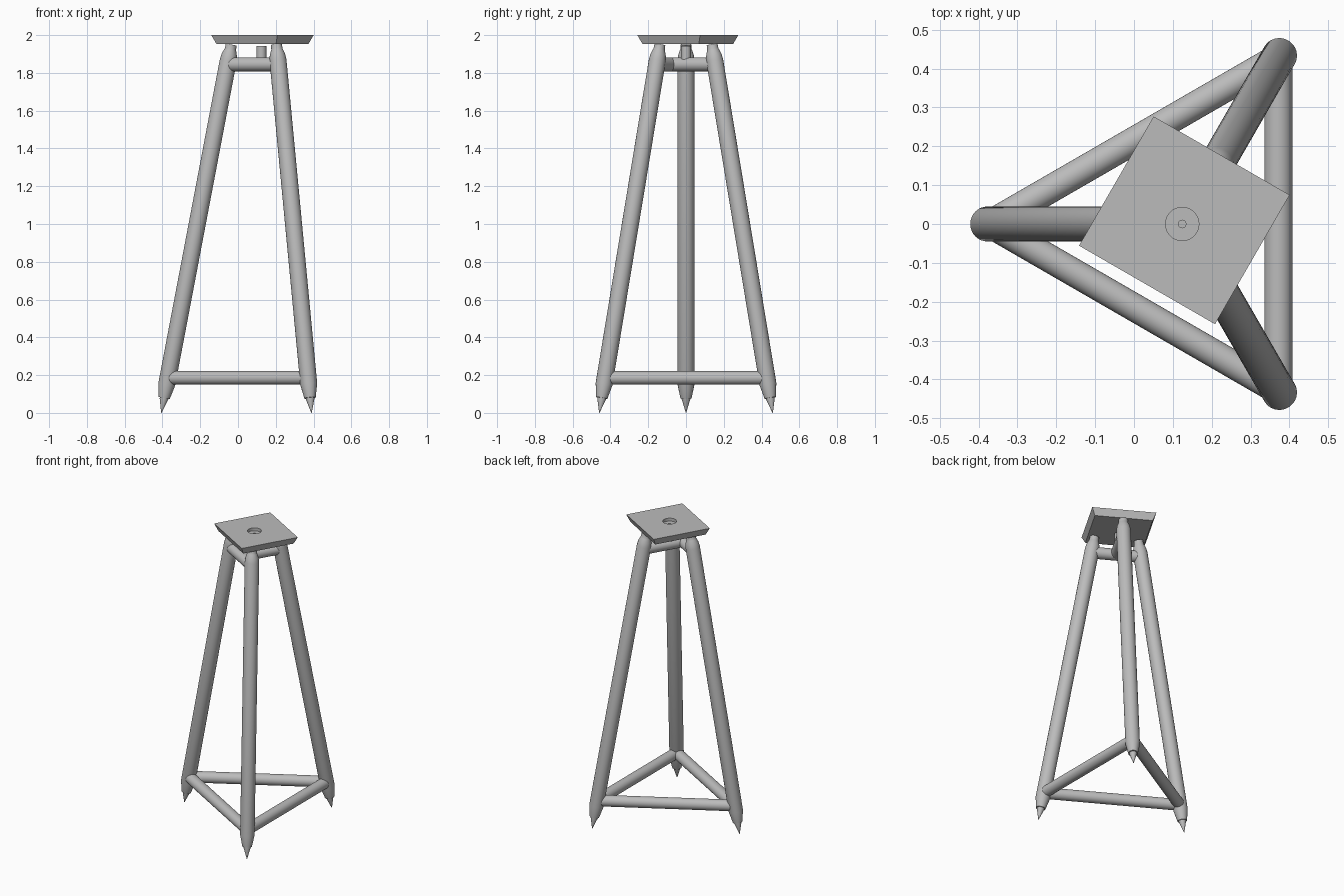
import bpy, bmesh
from math import sin, cos, pi, radians
from mathutils import Vector

cube = bpy.data.objects.get("Cube")
if cube:
    bpy.data.objects.remove(cube, do_unlink=True)

CENTRE = Vector((0.124, 0, 0))
UP = Vector((0, 0, 1))
LEGS = {"left": 180, "back": 60, "front": -60}

grey = bpy.data.materials.new("steel_grey")
grey.use_nodes = True
colour = (0.5, 0.5, 0.5, 1)
grey.diffuse_color = colour
grey.node_tree.nodes["Principled BSDF"].inputs["Base Color"].default_value = colour


def make_object(name, bm, smooth=True):
    bmesh.ops.recalc_face_normals(bm, faces=bm.faces)
    mesh = bpy.data.meshes.new(name)
    bm.to_mesh(mesh)
    bm.free()
    mesh.materials.append(grey)
    obj = bpy.data.objects.new(name, mesh)
    bpy.context.collection.objects.link(obj)
    bpy.ops.object.select_all(action='DESELECT')
    obj.select_set(True)
    bpy.context.view_layer.objects.active = obj
    if smooth:
        bpy.ops.object.shade_smooth_by_angle(angle=radians(30))
    return obj


def turned(name, start, end, profile, sides=32):
    """Revolve (radius, distance) pairs about the line from start to end."""
    turn = (end - start).to_track_quat('Z', 'Y')
    bm = bmesh.new()
    rings = []
    for r, d in profile:
        rings.append([bm.verts.new(start + turn @ Vector(
            (r * cos(2 * pi * i / sides), r * sin(2 * pi * i / sides), d)))
            for i in range(sides)])
    for a, b in zip(rings, rings[1:]):
        for i in range(sides):
            j = (i + 1) % sides
            bm.faces.new((a[i], a[j], b[j], b[i]))
    bm.faces.new(rings[0])
    bm.faces.new(rings[-1])
    return make_object(name, bm)


def bar(name, start, end, radius, sides=32):
    return turned(name, start, end, [(radius, 0), (radius, (end - start).length)], sides)


def on_leg(leg, z):
    """Point on a leg's axis at height z."""
    a = radians(LEGS[leg])
    r = 0.53 - 0.19 * z
    return CENTRE + Vector((r * cos(a), r * sin(a), z))


# Legs with tapered ends, and a spike under each
for leg in LEGS:
    foot, top = on_leg(leg, 0), on_leg(leg, 1.95)
    n = (top - foot).length
    turned(leg + "_leg", foot, top,
           [(0.030, 0.08), (0.045, 0.155), (0.045, n - 0.085), (0.041, n - 0.055),
            (0.032, n - 0.03), (0.030, n - 0.025), (0.029, n)])
    turned(leg + "_spike", foot, top, [(0.001, 0), (0.023, 0.075), (0.023, 0.09)])

# Lower triangle of braces
for a, b in (("left", "back"), ("back", "front"), ("front", "left")):
    bar(f"lower_brace_{a}_{b}", on_leg(a, 0.185), on_leg(b, 0.185), 0.036)

# Upper T-shaped frame and the post standing on it
left, front, back = (on_leg(k, 1.845) for k in ("left", "front", "back"))
bar("upper_cross_brace", left, front, 0.037)
bar("upper_stem_brace", back, (left + front) / 2, 0.037)
bar("centre_post", CENTRE + UP * 1.845, CENTRE + UP * 1.943, 0.026)

# Square top plate, narrower underneath
u = Vector((cos(radians(-30)), sin(radians(-30)), 0))
v = Vector((cos(radians(60)), sin(radians(60)), 0))
bm = bmesh.new()
bmesh.ops.create_cube(bm, size=2)
for vert in bm.verts:
    x, y, z = vert.co
    inset = 0 if z > 0 else 0.02
    vert.co = (CENTRE + u * x * (0.202 - inset) + v * (0.011 + y * (0.192 - inset))
               + UP * (2 if z > 0 else 1.953))
plate = make_object("top_plate", bm, smooth=False)

# Round recess with a small hole through its floor
for radius, bottom, sides in ((0.043, 1.98, 32), (0.01, 1.9, 8)):
    cutter = bar("recess_cutter", CENTRE + UP * bottom, CENTRE + UP * 2.05, radius, sides)
    cutter.hide_render = True
    bpy.context.view_layer.objects.active = plate
    cut = plate.modifiers.new("recess", 'BOOLEAN')
    cut.operation = 'DIFFERENCE'
    cut.solver = 'EXACT'
    cut.object = cutter
    bpy.ops.object.modifier_apply(modifier=cut.name)
    bpy.data.objects.remove(cutter, do_unlink=True)
